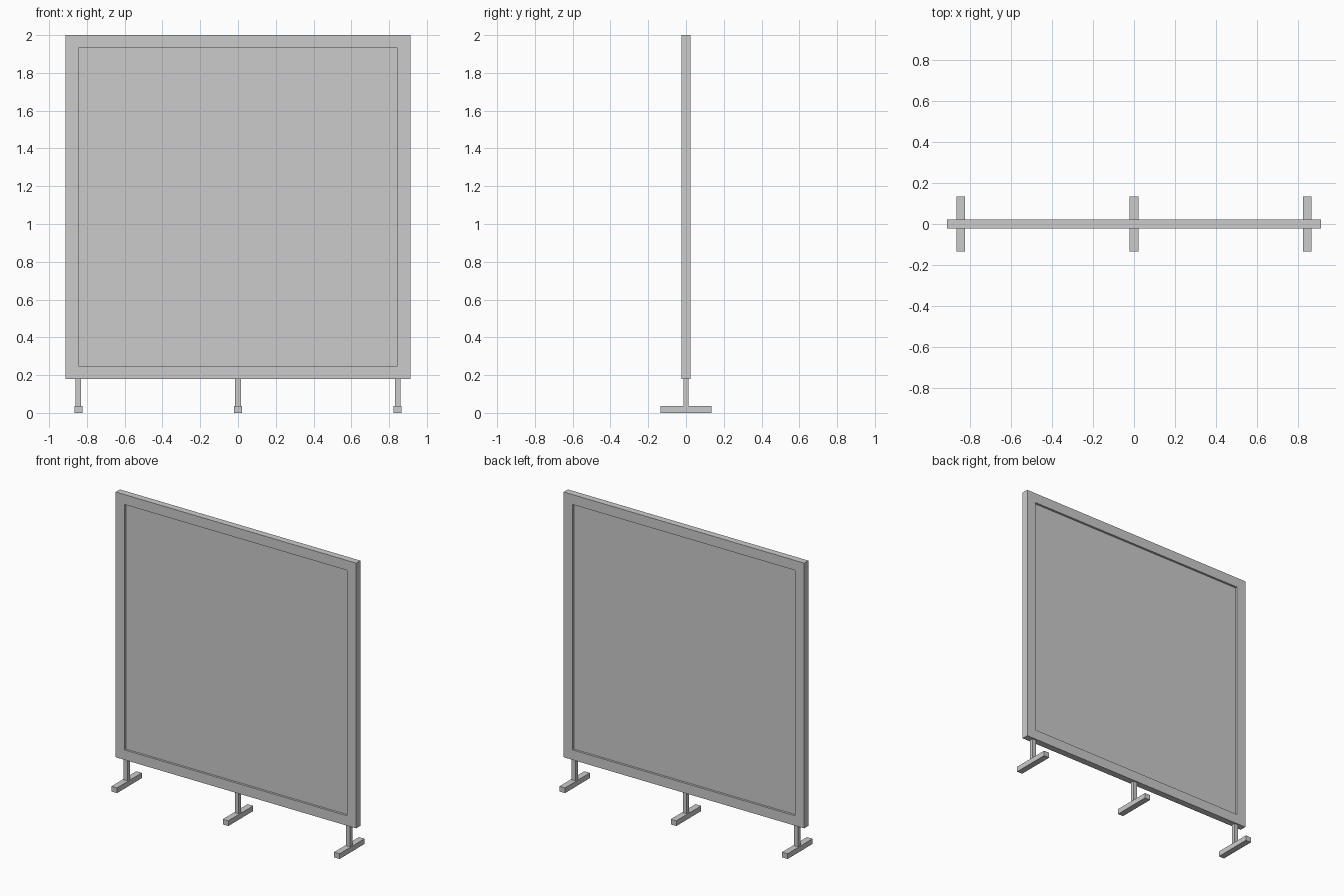
import bpy, bmesh

if "Cube" in bpy.data.objects:
    bpy.data.objects.remove(bpy.data.objects["Cube"])

W, Z0, Z1 = 0.913, 0.18, 2.0   # frame outer half width, bottom, top
BORDER = 0.068                 # frame bar width
D = 0.023                      # frame half depth


def box(name, lo, hi):
    size = [b - a for a, b in zip(lo, hi)]
    mid = [(a + b) / 2 for a, b in zip(lo, hi)]
    bpy.ops.mesh.primitive_cube_add(size=1, location=mid)
    ob = bpy.context.object
    ob.name = name
    ob.scale = size
    bpy.ops.object.transform_apply(location=False, rotation=False, scale=True)
    return ob


def rect_frame(name, x, z0, z1, b, d):
    # closed rectangular ring, flat on both sides
    bm = bmesh.new()

    def loop(i, y):
        return [bm.verts.new(p) for p in ((-x + i, y, z0 + i), (x - i, y, z0 + i),
                                          (x - i, y, z1 - i), (-x + i, y, z1 - i))]

    rings = [loop(0, -d), loop(b, -d), loop(b, d), loop(0, d)]
    for r in range(4):
        a, c = rings[r], rings[(r + 1) % 4]
        for k in range(4):
            n = (k + 1) % 4
            bm.faces.new((a[k], a[n], c[n], c[k]))
    bmesh.ops.recalc_face_normals(bm, faces=bm.faces)
    me = bpy.data.meshes.new(name)
    bm.to_mesh(me)
    bm.free()
    ob = bpy.data.objects.new(name, me)
    bpy.context.collection.objects.link(ob)
    return ob


# Surrounding frame and the thin recessed board inside it
rect_frame("frame", W, Z0, Z1, BORDER, D)
box("board", (-W + BORDER, -0.008, Z0 + BORDER), (W - BORDER, 0.008, Z1 - BORDER))

# Three posts, each on a crosswise foot
for side, x in (("left", -0.845), ("middle", 0), ("right", 0.845)):
    box(side + "_post", (x - 0.015, -0.0135, 0.036), (x + 0.015, 0.0135, Z0))
    box(side + "_foot", (x - 0.021, -0.135, 0), (x + 0.021, 0.135, 0.036))
